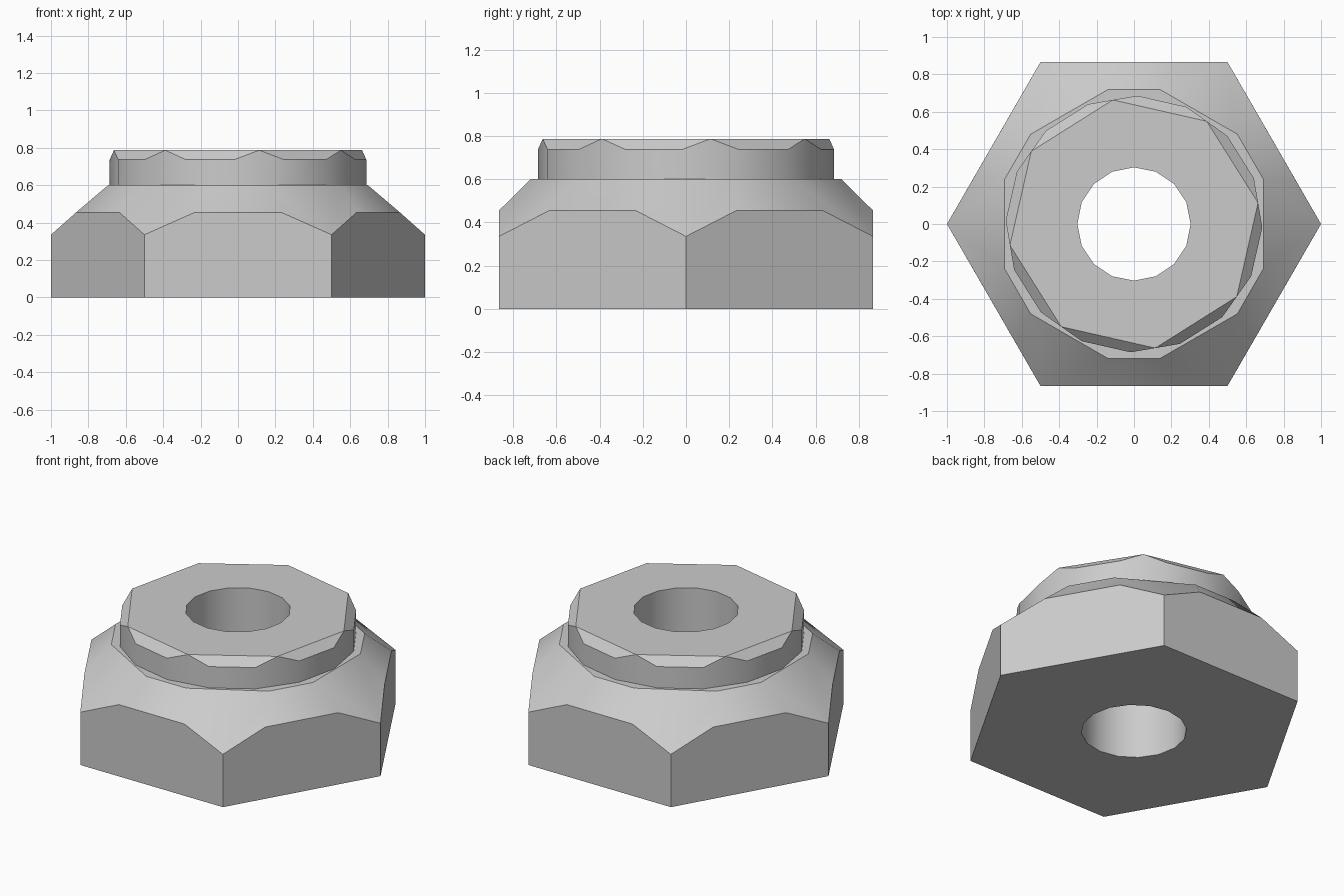
import bpy
import bmesh
from math import cos, sin, radians

cube = bpy.data.objects.get("Cube")
if cube:
    bpy.data.objects.remove(cube)

steel = bpy.data.materials.new("grey_steel")
steel.use_nodes = True
colour = (0.6, 0.6, 0.6, 1)
steel.diffuse_color = colour
steel.node_tree.nodes["Principled BSDF"].inputs["Base Color"].default_value = colour

BODY_TOP, TOP = 0.602, 0.787
TWIST = 32.2  # turn of the collar's first bevel

bm = bmesh.new()


def ring(radius, z, angles):
    """Vertices on a circle at the given angles in degrees."""
    return [bm.verts.new((radius * cos(radians(a)), radius * sin(radians(a)), z))
            for a in angles]


def pairs(start, step, half):
    """Angles either side of evenly spaced centres."""
    return [start + step * k + s * half for k in range(360 // step) for s in (-1, 1)]


def skirt(lower, upper):
    """Wall of quads between two matching rings."""
    n = len(lower)
    for i in range(n):
        j = (i + 1) % n
        bm.faces.new((lower[i], lower[j], upper[j], upper[i]))


def annulus(outer, inner, up):
    """Flat face between two closed loops."""
    edges = []
    for loop in (outer, inner):
        for a, b in zip(loop, loop[1:] + loop[:1]):
            edges.append(bm.edges.get((a, b)) or bm.edges.new((a, b)))
    bmesh.ops.triangle_fill(bm, use_beauty=True, edges=edges, normal=(0, 0, up))


# Hexagonal body with a chamfered shoulder
corners = [60 * k for k in range(6)]
base = ring(1, 0, corners)
corner = ring(1, 0.335, corners)
shoulder = ring(0.896, 0.455, pairs(30, 60, 14.9))
ledge = ring(0.732, BODY_TOP, pairs(30, 60, 11))
for k in range(6):
    n = (k + 1) % 6
    a, b, c = 2 * k, 2 * k + 1, (2 * k + 2) % 12
    bm.faces.new((base[k], base[n], corner[n], shoulder[b], shoulder[a], corner[k]))
    bm.faces.new((shoulder[a], shoulder[b], ledge[b], ledge[a]))
    bm.faces.new((shoulder[b], corner[n], ledge[b]))
    bm.faces.new((corner[n], shoulder[c], ledge[c]))
    bm.faces.new((corner[n], ledge[c], ledge[b]))

# Round collar with eight bevels meeting in points at the top
angles = pairs(TWIST, 45, 11.25)
foot = ring(0.686, BODY_TOP, angles)
rim = ring(0.686, 0.737, angles)
peak = ring(0.673, TOP, [TWIST - 22.5 + 45 * k for k in range(8)])
for k in range(8):
    n = (k + 1) % 8
    a, b, c = 2 * k, 2 * k + 1, (2 * k + 2) % 16
    bm.faces.new((foot[a], foot[b], rim[b], rim[a]))
    bm.faces.new((foot[b], foot[c], rim[c], peak[n], rim[b]))
    bm.faces.new((rim[a], rim[b], peak[n], peak[k]))

# Bore through the middle
bore_angles = [22.5 * k for k in range(16)]
bore_low = ring(0.303, 0, bore_angles)
bore_high = ring(0.303, TOP, bore_angles)
skirt(bore_low, bore_high)

# Flat underside, ledge and top
annulus(base, bore_low, -1)
annulus(ledge, foot, 1)
annulus(peak, bore_high, 1)
bmesh.ops.recalc_face_normals(bm, faces=bm.faces[:])

mesh = bpy.data.meshes.new("hex_lock_nut")
bm.to_mesh(mesh)
bm.free()
mesh.materials.append(steel)
nut = bpy.data.objects.new("hex_lock_nut", mesh)
bpy.context.collection.objects.link(nut)

# Smooth the rounded surfaces, keep the hard edges
bpy.ops.object.select_all(action='DESELECT')
nut.select_set(True)
bpy.context.view_layer.objects.active = nut
bpy.ops.object.shade_smooth_by_angle(angle=radians(30))
